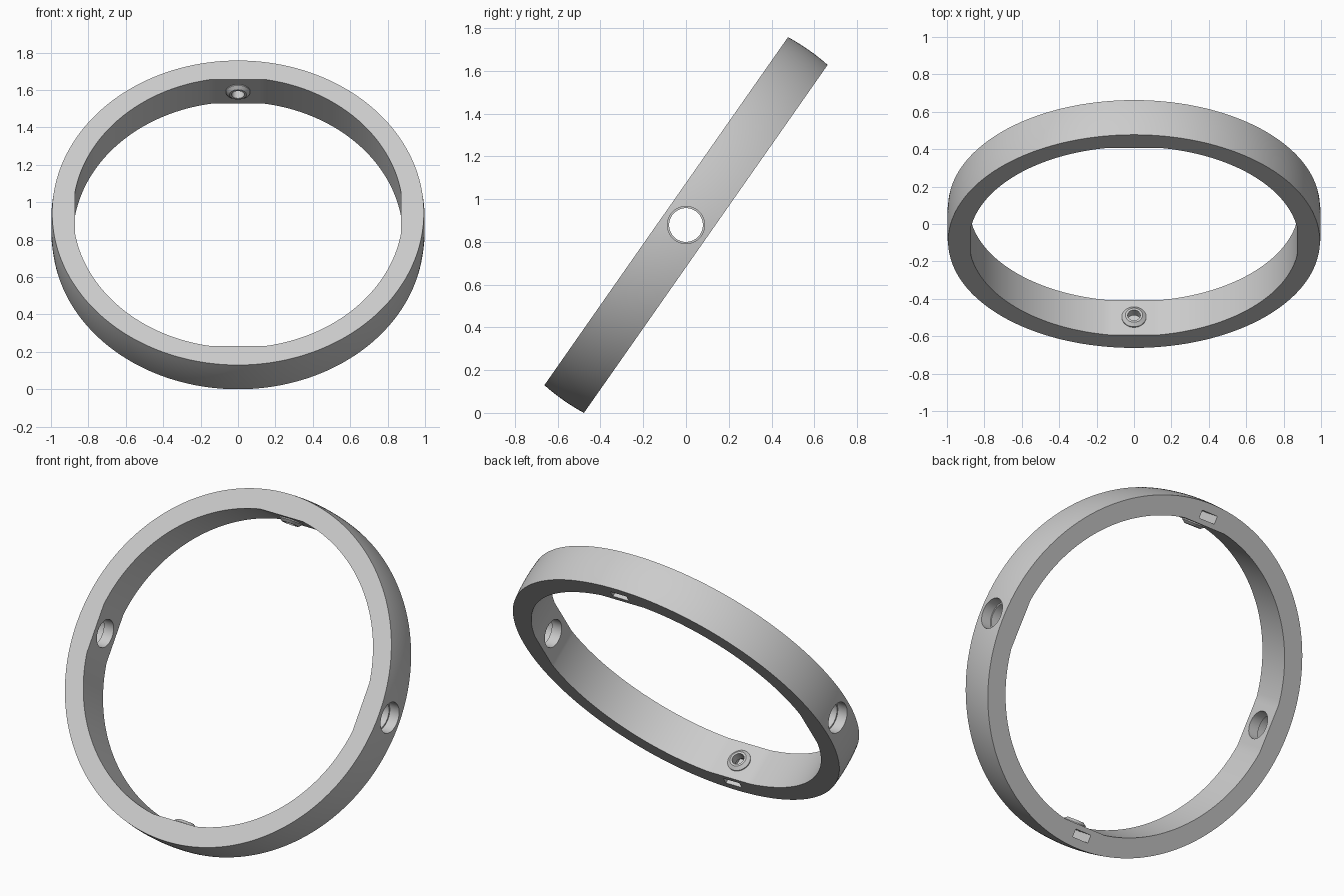
import bpy, bmesh, math
from mathutils import Matrix

cube = bpy.data.objects.get("Cube")
if cube:
    bpy.data.objects.remove(cube)

TILT = math.radians(55)
HALF = 0.113                 # half width of the band
FLAT = 0.871                 # distance of the inner flats from the centre
FLAT_ANGLE = math.radians(9)
SEGS = 240

grey = bpy.data.materials.new("light_grey")
grey.use_nodes = True
colour = (0.6, 0.6, 0.6, 1)
grey.diffuse_color = colour
grey.node_tree.nodes["Principled BSDF"].inputs["Base Color"].default_value = colour


def make_object(name, bm):
    bmesh.ops.recalc_face_normals(bm, faces=bm.faces)
    mesh = bpy.data.meshes.new(name)
    bm.to_mesh(mesh)
    bm.free()
    mesh.materials.append(grey)
    obj = bpy.data.objects.new(name, mesh)
    bpy.context.collection.objects.link(obj)
    return obj


def loft(rings):
    """Join closed loops of points into a torus-like skin."""
    bm = bmesh.new()
    loops = [[bm.verts.new(p) for p in ring] for ring in rings]
    for i, a in enumerate(loops):
        b = loops[(i + 1) % len(loops)]
        for j in range(len(a)):
            k = (j + 1) % len(a)
            bm.faces.new((a[j], a[k], b[k], b[j]))
    return bm


def cylinder(name, radius, start, end, axis):
    """Cylinder from start to end along the x or y axis."""
    bm = bmesh.new()
    turn = Matrix.Rotation(math.pi / 2, 4, 'Y' if axis == 'X' else 'X')
    mid = (start + end) / 2
    move = Matrix.Translation((mid, 0, 0) if axis == 'X' else (0, mid, 0))
    bmesh.ops.create_cone(bm, cap_ends=True, segments=64, radius1=radius, radius2=radius,
                          depth=abs(end - start), matrix=move @ turn)
    return make_object(name, bm)


def box(name, size, centre):
    bm = bmesh.new()
    bmesh.ops.create_cube(bm, size=1, matrix=Matrix.Translation(centre) @ Matrix.Diagonal((*size, 1)))
    return make_object(name, bm)


# Band: spherical outside, cylindrical inside with four flats
def band_section(t):
    quarter = (t + math.pi / 4) % (math.pi / 2) - math.pi / 4
    inner = FLAT / math.cos(min(abs(quarter), FLAT_ANGLE))
    section = [(inner, HALF), (inner, -HALF)]
    for i in range(9):
        z = HALF * (i / 4 - 1)
        section.append((math.sqrt(1 - z * z), z))
    return [(r * math.cos(t), r * math.sin(t), z) for r, z in section]


ring = make_object("ring_band", loft([band_section(math.tau * i / SEGS) for i in range(SEGS)]))

# Cutters: stepped side holes, screw holes and nut slots
cutters = []
for s in (-1, 1):
    cutters += [
        cylinder("side_hole", 0.079, s * 0.8, s * 1.1, 'X'),
        cylinder("side_counterbore", 0.087, s * 0.935, s * 1.12, 'X'),
        cylinder("screw_hole", 0.034, s * 0.8, s * 0.925, 'Y'),
        box("nut_slot", (0.105, 0.045, 0.2), (0, s * 0.922, -0.05)),
    ]
for c in cutters:
    c.hide_render = True
    mod = ring.modifiers.new(c.name, 'BOOLEAN')
    mod.operation, mod.solver, mod.object = 'DIFFERENCE', 'EXACT', c

bpy.context.view_layer.update()
baked = bpy.data.meshes.new_from_object(ring.evaluated_get(bpy.context.evaluated_depsgraph_get()))
ring.modifiers.clear()
ring.data = baked
for c in cutters:
    bpy.data.objects.remove(c)

# Tapered bosses round the screw holes
parts = [ring]
profile = [(0.034, 0.88), (0.065, 0.88), (0.065, 0.865), (0.046, 0.85), (0.034, 0.85)]
for s, name in ((1, "upper_boss"), (-1, "lower_boss")):
    rings = []
    for i in range(48):
        a = math.tau * i / 48
        rings.append([(r * math.cos(a), s * d, r * math.sin(a)) for r, d in profile])
    parts.append(make_object(name, loft(rings)))

# Tilt everything and stand it on the ground
lift = math.sqrt(1 - HALF ** 2) * math.sin(TILT) + HALF * math.cos(TILT)
place = Matrix.Translation((0, 0, lift)) @ Matrix.Rotation(TILT, 4, 'X')
bpy.ops.object.select_all(action='DESELECT')
for obj in parts:
    obj.data.transform(place)
    obj.select_set(True)
bpy.context.view_layer.objects.active = ring
bpy.ops.object.shade_smooth_by_angle(angle=math.radians(25))
